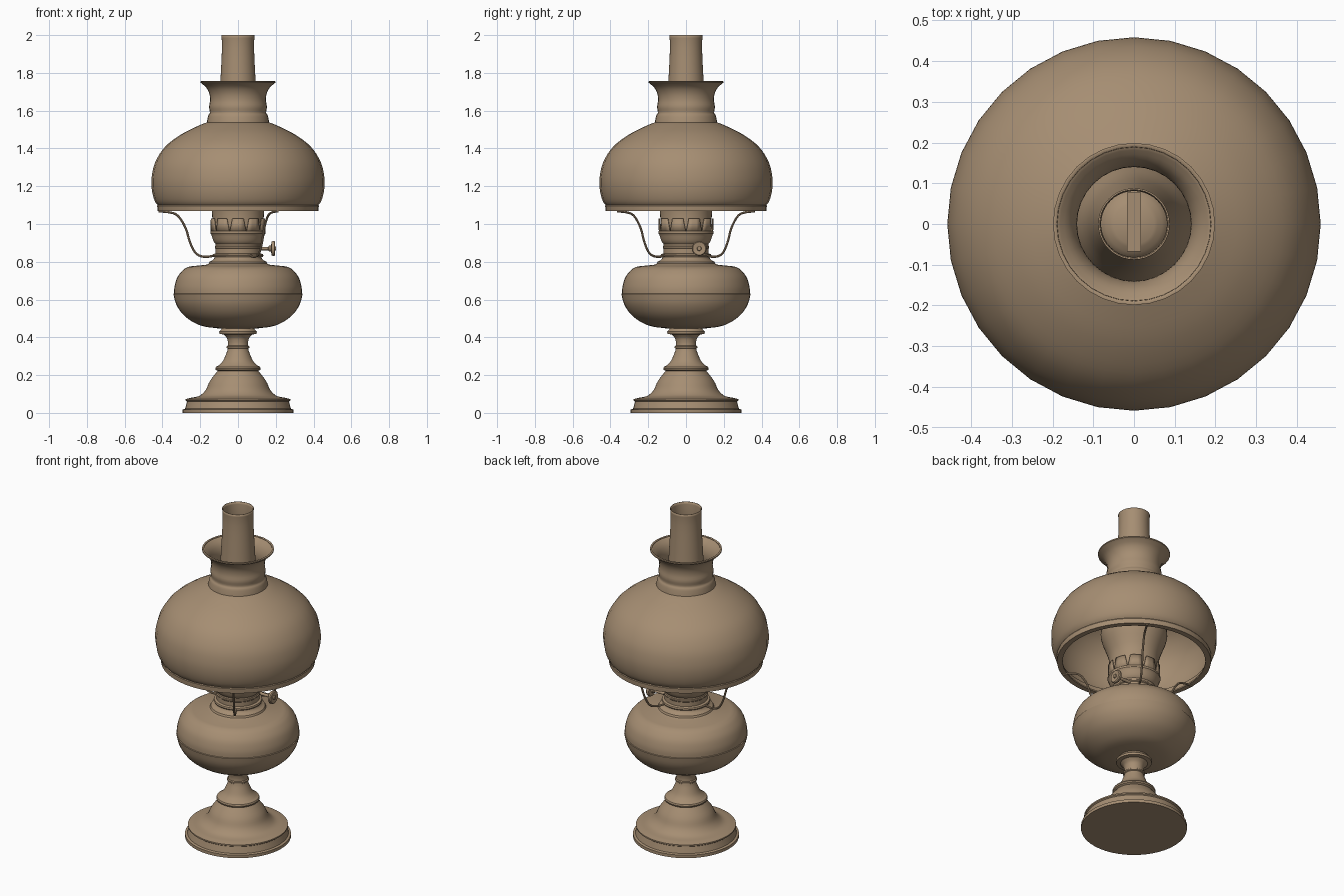
import bpy, bmesh, math
from mathutils import Vector, Matrix

if "Cube" in bpy.data.objects:
    bpy.data.objects.remove(bpy.data.objects["Cube"])

mat = bpy.data.materials.new("warm tan")
mat.diffuse_color = (0.38, 0.27, 0.17, 1)
mat.use_nodes = True
mat.node_tree.nodes["Principled BSDF"].inputs["Base Color"].default_value = mat.diffuse_color


def finish(name, bm, angle=35):
    bmesh.ops.recalc_face_normals(bm, faces=bm.faces)
    me = bpy.data.meshes.new(name)
    bm.to_mesh(me)
    bm.free()
    ob = bpy.data.objects.new(name, me)
    bpy.context.collection.objects.link(ob)
    me.materials.append(mat)
    bpy.ops.object.select_all(action='DESELECT')
    ob.select_set(True)
    bpy.context.view_layer.objects.active = ob
    bpy.ops.object.shade_smooth_by_angle(angle=math.radians(angle))
    return ob


def curve(pts, n=4):
    """Smooth Catmull-Rom run through the given points."""
    p = [pts[0]] + list(pts) + [pts[-1]]
    p = [Vector(q) for q in p]
    out = []
    for i in range(1, len(p) - 2):
        a, b, c, d = p[i - 1:i + 3]
        for k in range(n):
            t = k / n
            out.append(0.5 * (2 * b + (c - a) * t + (2 * a - 5 * b + 4 * c - d) * t * t
                              + (3 * b - a - 3 * c + d) * t ** 3))
    return [tuple(q) for q in out] + [tuple(p[-1])]


def lathe(name, prof, seg=48, closed=False, thick=0, matrix=None):
    """Revolve an (r, z) profile; r = 0 closes an end."""
    bm = bmesh.new()
    vs = [bm.verts.new((r, 0, z)) for r, z in prof]
    es = [bm.edges.new(e) for e in zip(vs, vs[1:])]
    if closed:
        es.append(bm.edges.new((vs[-1], vs[0])))
    bmesh.ops.spin(bm, geom=vs + es, axis=(0, 0, 1), cent=(0, 0, 0),
                   angle=2 * math.pi, steps=seg, use_merge=True)
    bmesh.ops.remove_doubles(bm, verts=bm.verts, dist=1e-5)
    if matrix:
        bm.transform(matrix)
    ob = finish(name, bm)
    if thick:
        m = ob.modifiers.new("wall", 'SOLIDIFY')
        m.thickness = thick
        m.offset = 0 if closed else -1
    return ob


# Foot and stem
lathe("foot", [(0, 0), (.293, 0), (.293, .018), (.28, .022), (.27, .06), (.277, .065),
               (.277, .073)] + curve([(.25, .08), (.205, .09), (.172, .12), (.148, .17), (.108, .222)])
      + [(.118, .228), (.12, .236), (.116, .244)]
      + curve([(.104, .25), (.08, .275), (.06, .32), (.054, .34)])
      + [(.06, .344), (.06, .352), (.054, .356)]
      + curve([(.053, .37), (.058, .395), (.075, .415)])
      + [(.098, .418), (.1, .43), (.09, .44), (.08, .46), (0, .46)])

# Oil bowl: lower and upper halves meeting at a seam, with the stepped collar
lathe("oil_bowl", [(0, .447)] + curve([(.11, .448), (.2, .463), (.28, .51), (.325, .57), (.342, .63)])
      + [(.338, .632)] + curve([(.338, .632), (.336, .67), (.32, .72), (.29, .757), (.265, .772)])
      + [(.25, .776), (.17, .784), (.155, .79)]
      + curve([(.15, .8), (.13, .812), (.122, .83)], 3) + [(0, .83)])

# Burner body and its dome
lathe("burner", [(0, .826), (.132, .826), (.135, .832), (.132, .84), (.119, .844), (.119, .87),
                 (.123, .874), (.123, .88), (.119, .884)]
      + curve([(.119, .895), (.13, .91), (.142, .945)], 3)
      + [(.146, .95), (.146, .962), (.115, .964)]
      + curve([(.1, 1.0), (.08, 1.04), (.05, 1.06)], 3) + [(0, 1.064)])

# Flat wick
bm = bmesh.new()
bmesh.ops.create_cube(bm, size=1, matrix=Matrix.Translation((0, .005, 1.04))
                      @ Matrix.Diagonal((.034, .145, .09, 1)))
finish("wick", bm)

# Gallery: ring of flat-topped prongs gripping the chimney
bm = bmesh.new()
N = 10


def on_ring(a, z):
    return bm.verts.new((.145 * math.cos(a), .145 * math.sin(a), z))


for i in range(N):
    a0, w = 2 * math.pi * i / N, 2 * math.pi / N
    low = [on_ring(a0 + w * f, .955) for f in (0, .33, .67, 1)]
    top = [on_ring(a0 + w * f, 1.03) for f in (.17, .39, .61, .83)]
    for k in range(3):
        bm.faces.new((low[k], low[k + 1], top[k + 1], top[k]))
prongs = finish("gallery_prongs", bm)
m = prongs.modifiers.new("sheet", 'SOLIDIFY')
m.thickness = .004

# Glass chimney with bulge
lathe("chimney", curve([(.132, .965), (.134, 1.07), (.15, 1.13), (.178, 1.21), (.176, 1.28),
                        (.148, 1.37), (.115, 1.48), (.098, 1.62), (.089, 1.76), (.081, 1.93),
                        (.084, 2.0)], 3), seg=40, thick=.004)

# Shade with flared crown
lathe("shade", curve([(.415, 1.09), (.44, 1.12), (.456, 1.18), (.457, 1.25), (.437, 1.33), (.385, 1.41),
                      (.3, 1.475), (.21, 1.52), (.165, 1.538)])
      + curve([(.163, 1.55), (.157, 1.575), (.149, 1.59), (.153, 1.62), (.148, 1.655),
               (.152, 1.69), (.168, 1.722), (.194, 1.745)], 3) + [(.199, 1.748), (.199, 1.755), (.19, 1.757)],
      seg=32, thick=.008)

# Metal ring carrying the shade
lathe("shade_ring", [(.395, 1.068), (.426, 1.068), (.428, 1.096), (.42, 1.108), (.41, 1.108),
                     (.41, 1.076), (.395, 1.076)], closed=True)


# Three curved wire arms
def tube(name, pts, radius, sides=8):
    bm = bmesh.new()
    rings = []
    for i, p in enumerate(pts):
        t = (pts[min(i + 1, len(pts) - 1)] - pts[max(i - 1, 0)]).normalized()
        side = Vector((0, 0, 1)).cross(pts[0]).normalized()
        up = t.cross(side)
        rings.append([bm.verts.new(p + radius * (math.cos(a) * side + math.sin(a) * up))
                      for a in (2 * math.pi * k / sides for k in range(sides))])
    for r0, r1 in zip(rings, rings[1:]):
        for k in range(sides):
            bm.faces.new((r0[k], r0[(k + 1) % sides], r1[(k + 1) % sides], r1[k]))
    bm.faces.new(rings[0])
    bm.faces.new(rings[-1])
    finish(name, bm)


arm = curve([(.42, 1.066), (.37, 1.063), (.32, 1.045), (.278, .98), (.253, .9), (.22, .842),
             (.17, .826), (.115, .836)])
for i, deg in enumerate((180, 60, -60)):
    a = math.radians(deg)
    tube(f"shade_arm_{i + 1}", [Vector((r * math.cos(a), r * math.sin(a), z)) for r, z in arm], .006)

# Wick knob on its stem, pointing right
lathe("wick_knob", [(0, 0), (.009, 0), (.009, .1), (.016, .105), (.016, .115), (.036, .118), (.039, .123),
                    (.039, .132), (.034, .137), (.012, .134), (.01, .142), (0, .142)], seg=24,
      matrix=Matrix.Translation((.06, .07, .87)) @ Matrix.Rotation(math.pi / 2, 4, 'Y'))
